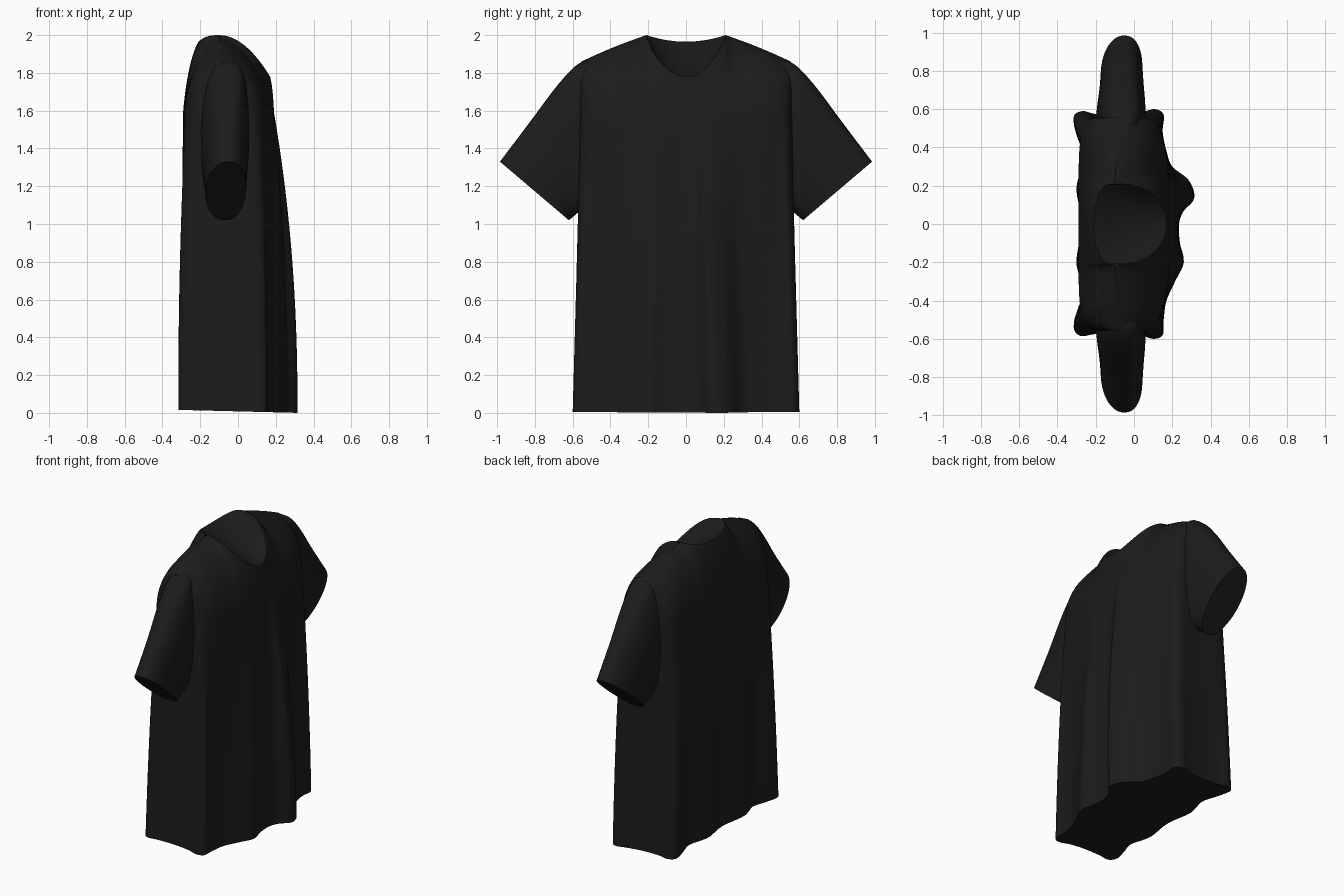
import bpy, bmesh, math
from mathutils import Vector

if "Cube" in bpy.data.objects:
    bpy.data.objects.remove(bpy.data.objects["Cube"])

fabric = bpy.data.materials.new("black_fabric")
fabric.diffuse_color = (0.0115, 0.0115, 0.0115, 1)
fabric.use_nodes = True
fabric.node_tree.nodes["Principled BSDF"].inputs["Base Color"].default_value = fabric.diffuse_color


def catmull(pts, steps, closed):
    """Smooth curve through points of any dimension."""
    pts = [Vector(p) for p in pts]
    n, out = len(pts), []
    for i in range(n if closed else n - 1):
        get = (lambda k: pts[k % n]) if closed else (lambda k: pts[max(0, min(n - 1, k))])
        a, b, c, d = get(i - 1), get(i), get(i + 1), get(i + 2)
        for j in range(steps):
            t = j / steps
            out.append(0.5 * (2 * b + (c - a) * t + (2 * a - 5 * b + 4 * c - d) * t * t
                              + (3 * b - a - 3 * c + d) * t ** 3))
    if not closed:
        out.append(pts[-1])
    return out


def loft(name, rows, closed=True, caps=()):
    """Skin a list of equally long rows of points; caps lists row indices to fill."""
    bm = bmesh.new()
    vs = [[bm.verts.new(p) for p in row] for row in rows]
    n = len(rows[0])
    for a, b in zip(vs, vs[1:]):
        for i in range(n if closed else n - 1):
            k = (i + 1) % n
            bm.faces.new((a[i], a[k], b[k], b[i]))
    for c in caps:
        bm.faces.new(vs[c])
    bmesh.ops.remove_doubles(bm, verts=bm.verts, dist=0.0004)
    bmesh.ops.recalc_face_normals(bm, faces=bm.faces)
    me = bpy.data.meshes.new(name)
    bm.to_mesh(me)
    bm.free()
    me.materials.append(fabric)
    ob = bpy.data.objects.new(name, me)
    bpy.context.collection.objects.link(ob)
    bpy.ops.object.select_all(action='DESELECT')
    ob.select_set(True)
    bpy.context.view_layer.objects.active = ob
    bpy.ops.object.shade_smooth_by_angle(angle=math.radians(50))
    return ob


def neck(phi, front):
    """Point on the neckline; phi runs from -90 to 90 degrees across the shirt."""
    c = max(0.0, math.cos(phi))
    y = 0.21 * math.sin(phi)
    if front:
        return Vector((-0.1 + 0.27 * c ** 0.8, y, 2.0 - 0.22 * c ** 1.6))
    return Vector((-0.1 - 0.11 * c ** 0.7, y, 2.0 - 0.035 * c * c))


def column_top(y, front):
    """Where a body column ends: on the neckline or on the shoulder seam."""
    if abs(y) < 0.26:
        return neck(y / 0.26 * math.pi / 2, front)
    t = min(1, (abs(y) - 0.26) / 0.3)
    return Vector((-0.1 + 0.02 * t, math.copysign(0.21 + 0.345 * t, y),
                   2.0 - 0.14 * t + 0.006 * math.sin(math.pi * t)))


# Body: wavy hem outline (x, y), blending up to a smooth chest, then shoulders
hem = catmull([
    (.10, -.60), (.15, -.58), (.155, -.5), (.17, -.4), (.215, -.3), (.26, -.2), (.24, -.1),
    (.235, 0), (.26, .07), (.315, .14), (.285, .23), (.2, .3), (.17, .38), (.15, .48),
    (.155, .57), (.11, .6), (.04, .585), (-.08, .57), (-.2, .575), (-.27, .59),
    (-.315, .56), (-.30, .47), (-.265, .35), (-.288, .25), (-.3, .17), (-.275, 0),
    (-.3, -.18), (-.29, -.26), (-.265, -.35), (-.295, -.45), (-.315, -.54),
    (-.28, -.585), (-.2, -.575), (-.08, -.57), (.03, -.58)], 5, True)
CHEST_Z, LOW, HIGH = 1.6, 18, 14
columns = []
for h in hem:
    th = math.atan2(h.y / 0.58, (h.x + 0.06) / 0.24)
    c, s = math.cos(th), math.sin(th)
    r = (abs(c) ** 6 + abs(s) ** 6) ** (-1 / 6)
    chest = Vector((-0.05 + 0.24 * r * c, 0.562 * r * s, CHEST_Z))
    chest.x -= 0.05 * max(0, c * r) * (chest.y / 0.565) ** 2  # flatter front at the arms
    base = Vector((h.x, h.y, 0.008 - 0.025 * h.x))
    top = column_top(chest.y, c > 0)
    # straighter slope towards the neck, rounder over the shoulders
    soft = 0.5 - 0.35 * min(1, abs(chest.y) / 0.45) ** 2
    col = []
    for i in range(LOW):
        t = i / LOW
        p = base.lerp(chest, t ** 2.2)
        p.y = base.y + (chest.y - base.y) * t
        p.z = base.z + (CHEST_Z - base.z) * t
        col.append(p)
    for i in range(HIGH + 1):
        t = i / HIGH
        a = t * math.pi / 2
        p = chest.lerp(top, (1 - soft) * (1 - math.cos(a)) + soft * t)
        p.z = CHEST_Z + (top.z - CHEST_Z) * ((1 - soft) * math.sin(a) + soft * t)
        col.append(p)
    columns.append(col)
loft("shirt_body", list(zip(*columns)), caps=(0,))

# Neck opening: slightly sunken saddle between front and back neckline
rows = []
for i in range(49):
    phi = (i / 48 - 0.5) * math.pi
    f, b = neck(phi, True), neck(phi, False)
    row = []
    for j in range(11):
        t = j / 10
        p = f.lerp(b, t)
        p.z -= 0.06 * t * (1 - t) * max(0, math.cos(phi))
        row.append(p)
    rows.append(row)
loft("neck_opening", rows, closed=False)

# Sleeves: sections as top (y, z), bottom (y, z), half thickness, squareness, centre x
sections = catmull([
    (.49, 1.865, .47, 1.13, .11, .6, -.075), (.57, 1.848, .53, 1.09, .126, .6, -.075),
    (.68, 1.735, .56, 1.07, .125, .7, -.072), (.83, 1.535, .59, 1.045, .115, .85, -.07),
    (.985, 1.33, .62, 1.02, .108, .9, -.07)], 6, False)
for side, name in ((-1, "right_sleeve"), (1, "left_sleeve")):
    rows = []
    for ty, tz, by, bz, hx, power, cx in sections:
        row = []
        for k in range(48):
            a = k / 48 * 2 * math.pi
            u = 0.5 + 0.5 * math.cos(a)
            x = cx + hx * math.copysign(abs(math.sin(a)) ** power, math.sin(a))
            x += 0.02 * u * u  # upper edge leans forward
            row.append((x, side * (by + (ty - by) * u), bz + (tz - bz) * u))
        rows.append(row)
    loft(name, rows, caps=(-1,))
